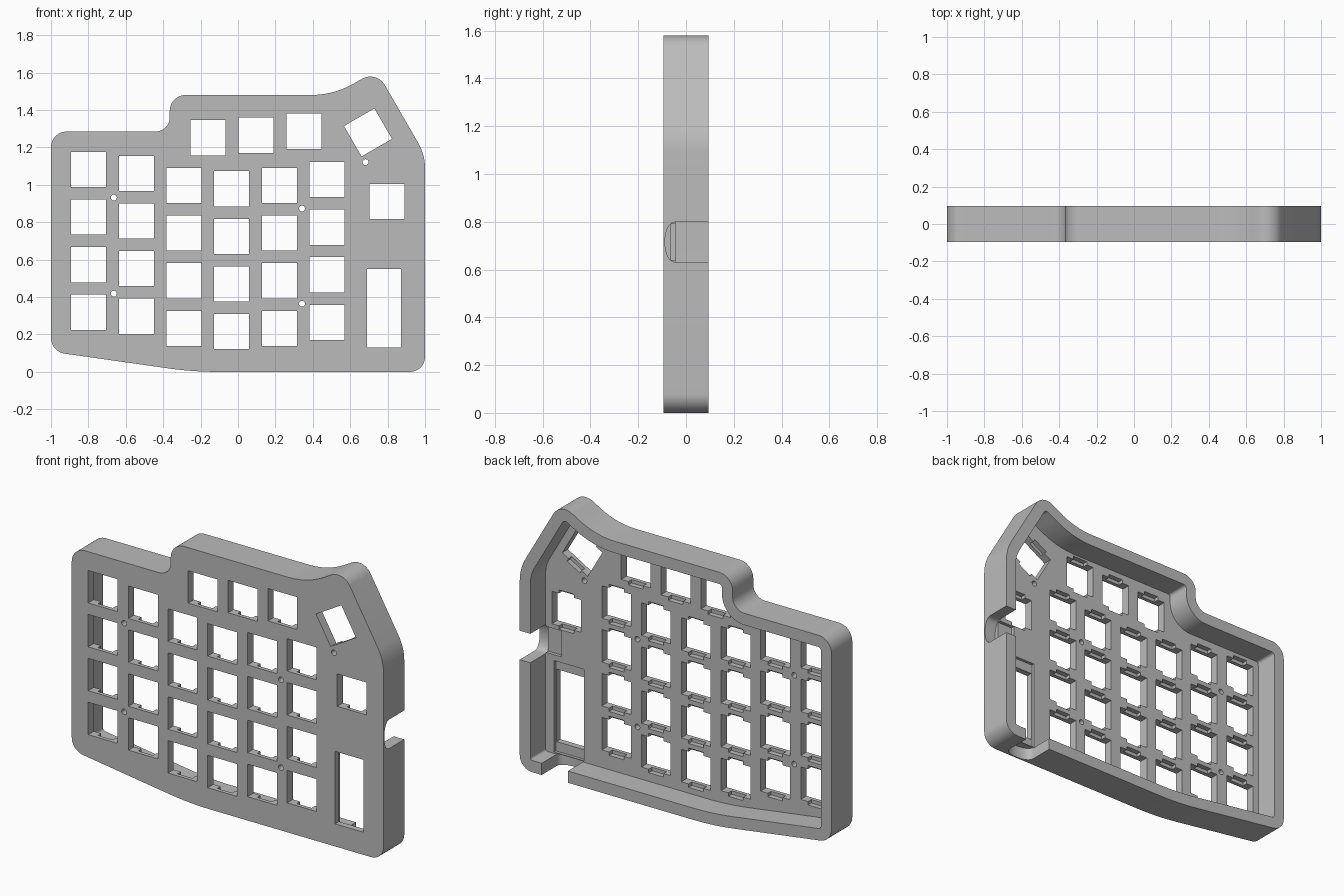
import bpy, bmesh, math
from mathutils import Vector, Matrix

if "Cube" in bpy.data.objects:
    bpy.data.objects.remove(bpy.data.objects["Cube"])

FRONT, BACK = -0.095, 0.095
PLATE = -0.043      # inner face of the key plate
WALL = 0.068


def fillet(corners):
    """Round each (x, z, radius) corner of a polygon."""
    pts, n = [], len(corners)
    for i, (x, z, r) in enumerate(corners):
        p = Vector((x, z))
        a = (Vector(corners[i - 1][:2]) - p).normalized()
        b = (Vector(corners[(i + 1) % n][:2]) - p).normalized()
        half = a.angle(b) / 2
        c = p + (a + b).normalized() * (r / math.sin(half))
        t = r / math.tan(half)
        s, e = p + a * t - c, p + b * t - c
        sweep = math.atan2(s.x * e.y - s.y * e.x, s.dot(e))
        steps = max(6, int(abs(sweep) / math.radians(7)))
        for k in range(steps + 1):
            w = sweep * k / steps
            pts.append(c + Vector((s.x * math.cos(w) - s.y * math.sin(w),
                                   s.x * math.sin(w) + s.y * math.cos(w))))
    return pts


def inset(pts, d):
    """Move a counter-clockwise outline inwards by d."""
    out, n = [], len(pts)
    for i, p in enumerate(pts):
        e1 = (p - pts[i - 1]).normalized()
        e2 = (pts[(i + 1) % n] - p).normalized()
        nrm = (Vector((-e1.y, e1.x)) + Vector((-e2.y, e2.x))).normalized()
        out.append(p + nrm * d / max(0.5, nrm.dot(Vector((-e1.y, e1.x)))))
    return out


def prism(bm, pts, lo, hi, place=lambda u, v, w: (u, w, v)):
    """Extrude a 2D outline from lo to hi; place maps (u, v, depth) to xyz."""
    a = [bm.verts.new(place(p[0], p[1], lo)) for p in pts]
    b = [bm.verts.new(place(p[0], p[1], hi)) for p in pts]
    bm.faces.new(a)
    bm.faces.new(b[::-1])
    for i in range(len(pts)):
        j = (i + 1) % len(pts)
        bm.faces.new((a[j], a[i], b[i], b[j]))


def rect(cx, cz, w, h, deg=0, dz=0):
    """Rectangle around a key centre, shifted by dz in the key's own frame."""
    rot = Matrix.Rotation(math.radians(deg), 2)
    return [Vector((cx, cz)) + rot @ Vector((sx * w / 2, sz * h / 2 + dz))
            for sx, sz in ((-1, -1), (1, -1), (1, 1), (-1, 1))]


def make(name, bm):
    bmesh.ops.recalc_face_normals(bm, faces=bm.faces[:])
    me = bpy.data.meshes.new(name)
    bm.to_mesh(me)
    bm.free()
    ob = bpy.data.objects.new(name, me)
    bpy.context.collection.objects.link(ob)
    return ob


# Case body outline
outline = fillet([
    (1, 0, 0.08), (1, 1.161, 0.27), (0.74, 1.611, 0.0885), (0.513, 1.48, 0.46),
    (-0.365, 1.48, 0.085), (-0.365, 1.285, 0.075), (-1, 1.285, 0.085),
    (-1, 0.108, 0.085), (-0.243, 0, 1.9)])
bm = bmesh.new()
prism(bm, outline, FRONT, BACK)
case = make("keyboard_case", bm)

# Key positions: four-row columns, then top row, thumb and side keys
keys = [(x, top - 0.2545 * row, 0)
        for x, top in ((-0.80, 1.082), (-0.542, 1.061), (-0.289, 0.996),
                       (-0.034, 0.979), (0.222, 0.996), (0.476, 1.028))
        for row in range(4)]
keys += [(-0.16, 1.252, 0), (0.096, 1.265, 0), (0.352, 1.286, 0),
         (0.695, 1.28, 30), (0.797, 0.91, 0)]
TALL = (0.781, 0.341)

cutters = []

# Hollow back
bm = bmesh.new()
prism(bm, inset(outline, WALL), PLATE, 0.2)
cutters.append(make("cavity_cutter", bm))

# Key openings and screw holes
bm = bmesh.new()
for x, z, deg in keys:
    prism(bm, rect(x, z, 0.188, 0.188, deg), -0.2, 0.05)
prism(bm, rect(*TALL, 0.182, 0.42), -0.2, 0.05)
for x, z in ((-0.664, 0.932), (-0.664, 0.418), (0.342, 0.873),
             (0.342, 0.364), (0.682, 1.121)):
    ring = [(x + 0.016 * math.cos(k * math.pi / 10),
             z + 0.016 * math.sin(k * math.pi / 10)) for k in range(20)]
    prism(bm, ring, -0.2, 0.05)
cutters.append(make("opening_cutter", bm))

# Clip notches behind the upper and lower edge of every opening
bm = bmesh.new()
for x, z, deg in keys:
    prism(bm, rect(x, z, 0.095, 0.228, deg), -0.073, -0.02)
prism(bm, rect(*TALL, 0.192, 0.53), -0.06, -0.02)
prism(bm, rect(0.885, 0.715, 0.11, 0.15), -0.062, -0.02)
cutters.append(make("clip_cutter", bm))

# Round-ended cable notches through the right and bottom walls
HALF = 0.084
notch = [(-HALF, 0.2), (-HALF, -0.04)]
for k in range(1, 24):
    t = math.pi * k / 24
    notch.append((-HALF * math.cos(t), -0.04 - 0.048 * math.sin(t) ** 0.8))
notch += [(HALF, -0.04), (HALF, 0.2)]
bm = bmesh.new()
prism(bm, notch, 1 - WALL - 0.004, 1.1, lambda u, v, w: (w, v, u + 0.715))
prism(bm, notch, -0.1, WALL + 0.004, lambda u, v, w: (u + 0.775, v, w))
cutters.append(make("cable_notch_cutter", bm))

# Cut everything out of the body, then drop the helpers
bpy.context.view_layer.objects.active = case
case.select_set(True)
for c in cutters:
    c.hide_render = True
    mod = case.modifiers.new(c.name, 'BOOLEAN')
    mod.operation = 'DIFFERENCE'
    mod.solver = 'EXACT'
    mod.object = c
    bpy.ops.object.modifier_apply(modifier=mod.name)
for c in cutters:
    bpy.data.objects.remove(c)

# Plain grey finish with smooth rounded corners
grey = bpy.data.materials.new("grey_plastic")
grey.diffuse_color = (0.5, 0.5, 0.5, 1)
grey.use_nodes = True
grey.node_tree.nodes["Principled BSDF"].inputs["Base Color"].default_value = grey.diffuse_color
case.data.materials.clear()
case.data.materials.append(grey)
for p in case.data.polygons:
    p.material_index = 0
bpy.ops.object.shade_smooth_by_angle(angle=math.radians(25))
